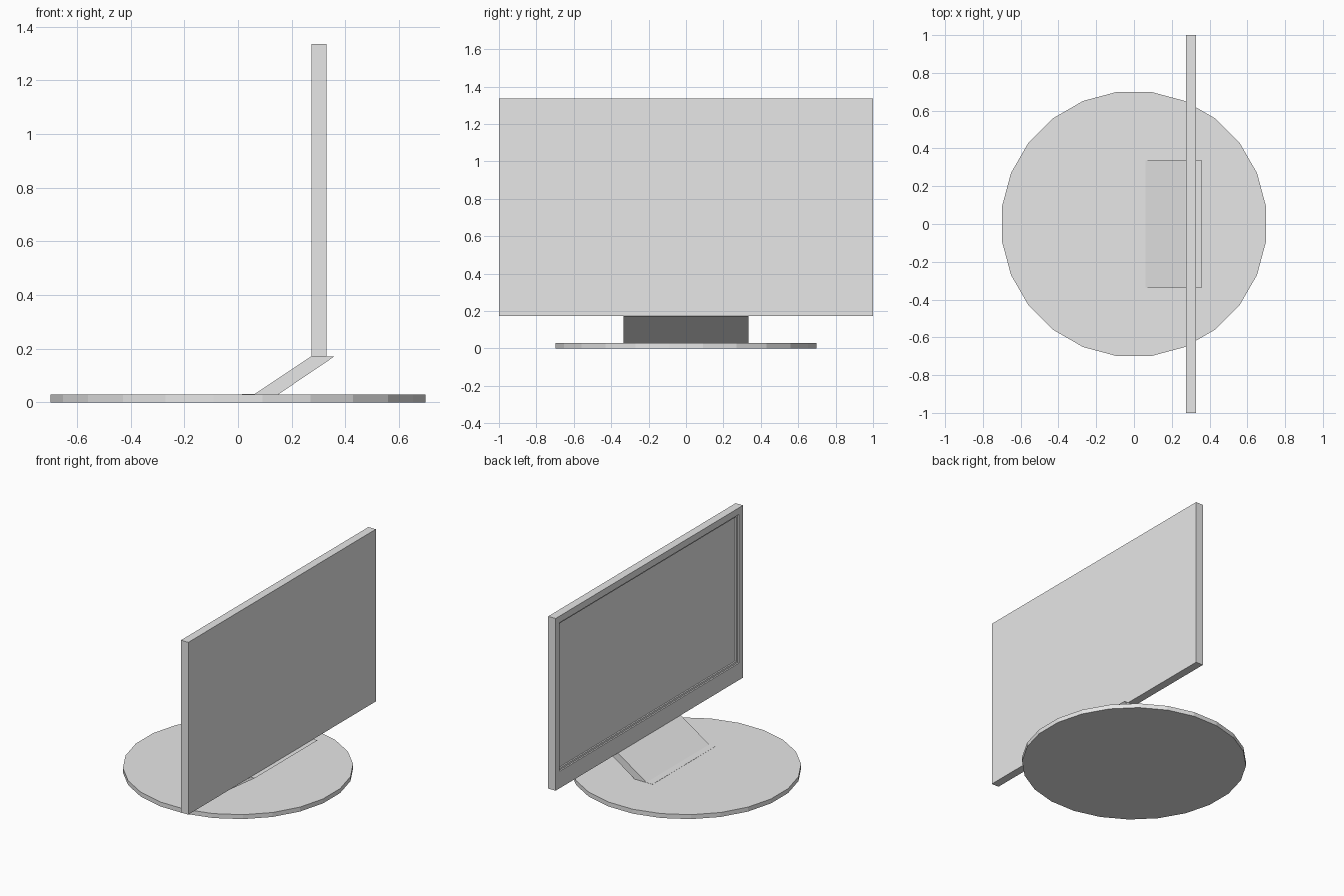
import bpy
import bmesh
import math
from mathutils import Matrix

cube = bpy.data.objects.get("Cube")
if cube:
    bpy.data.objects.remove(cube, do_unlink=True)

grey = bpy.data.materials.new("light grey")
grey.use_nodes = True
grey.diffuse_color = (0.8, 0.8, 0.8, 1)
grey.node_tree.nodes["Principled BSDF"].inputs["Base Color"].default_value = (0.8, 0.8, 0.8, 1)


def finish(bm, name):
    bmesh.ops.recalc_face_normals(bm, faces=bm.faces)
    mesh = bpy.data.meshes.new(name)
    bm.to_mesh(mesh)
    bm.free()
    mesh.materials.append(grey)
    obj = bpy.data.objects.new(name, mesh)
    bpy.context.collection.objects.link(obj)
    return obj


def box(bm, low, high):
    size = [b - a for a, b in zip(low, high)]
    mid = [(a + b) / 2 for a, b in zip(low, high)]
    bmesh.ops.create_cube(bm, size=1, matrix=Matrix.Translation(mid) @ Matrix.Diagonal((*size, 1)))


def extrude_profile(name, profile, half_width):
    """Extrude an x-z outline along y, centred."""
    bm = bmesh.new()
    face = bm.faces.new([bm.verts.new((x, -half_width, z)) for x, z in profile])
    new = bmesh.ops.extrude_face_region(bm, geom=[face])["geom"]
    verts = [v for v in new if isinstance(v, bmesh.types.BMVert)]
    bmesh.ops.translate(bm, verts=verts, vec=(0, 2 * half_width, 0))
    return finish(bm, name)


# Round base: a 24-sided disc with flat sides on the axes
BASE_TOP = 0.03
bm = bmesh.new()
bmesh.ops.create_cone(bm, cap_ends=True, segments=24, radius1=0.705, radius2=0.705, depth=BASE_TOP,
                      matrix=Matrix.Translation((0, 0, BASE_TOP / 2)) @ Matrix.Rotation(math.radians(7.5), 4, 'Z'))
finish(bm, "base")

# Slanted neck and its thin foot plate
extrude_profile("neck", [(0.06, BASE_TOP), (0.15, BASE_TOP), (0.36, 0.172), (0.273, 0.172)], 0.335)
bm = bmesh.new()
box(bm, (0.015, -0.335, 0.02), (0.08, 0.335, BASE_TOP + 0.001))
finish(bm, "foot_plate")

# Screen housing with a stepped recess on the viewing side
X0, X1, Z0, Z1 = 0.274, 0.329, 0.172, 1.335
bm = bmesh.new()
box(bm, (X0, -1, Z0), (X1, 1, Z1))
panel = min(bm.faces, key=lambda f: f.calc_center_median().x)


def inset_to(half_y, low, high):
    bmesh.ops.inset_region(bm, faces=[panel], thickness=0.01)
    for v in panel.verts:
        v.co.y = math.copysign(half_y, v.co.y)
        v.co.z = high if v.co.z > (Z0 + Z1) / 2 else low


def sink(depth):
    bmesh.ops.inset_region(bm, faces=[panel], thickness=0)
    bmesh.ops.translate(bm, verts=panel.verts, vec=(depth, 0, 0))


inset_to(0.957, Z0 + 0.115, Z1 - 0.045)
sink(0.01)
inset_to(0.944, Z0 + 0.128, Z1 - 0.058)
sink(0.01)
finish(bm, "screen")
